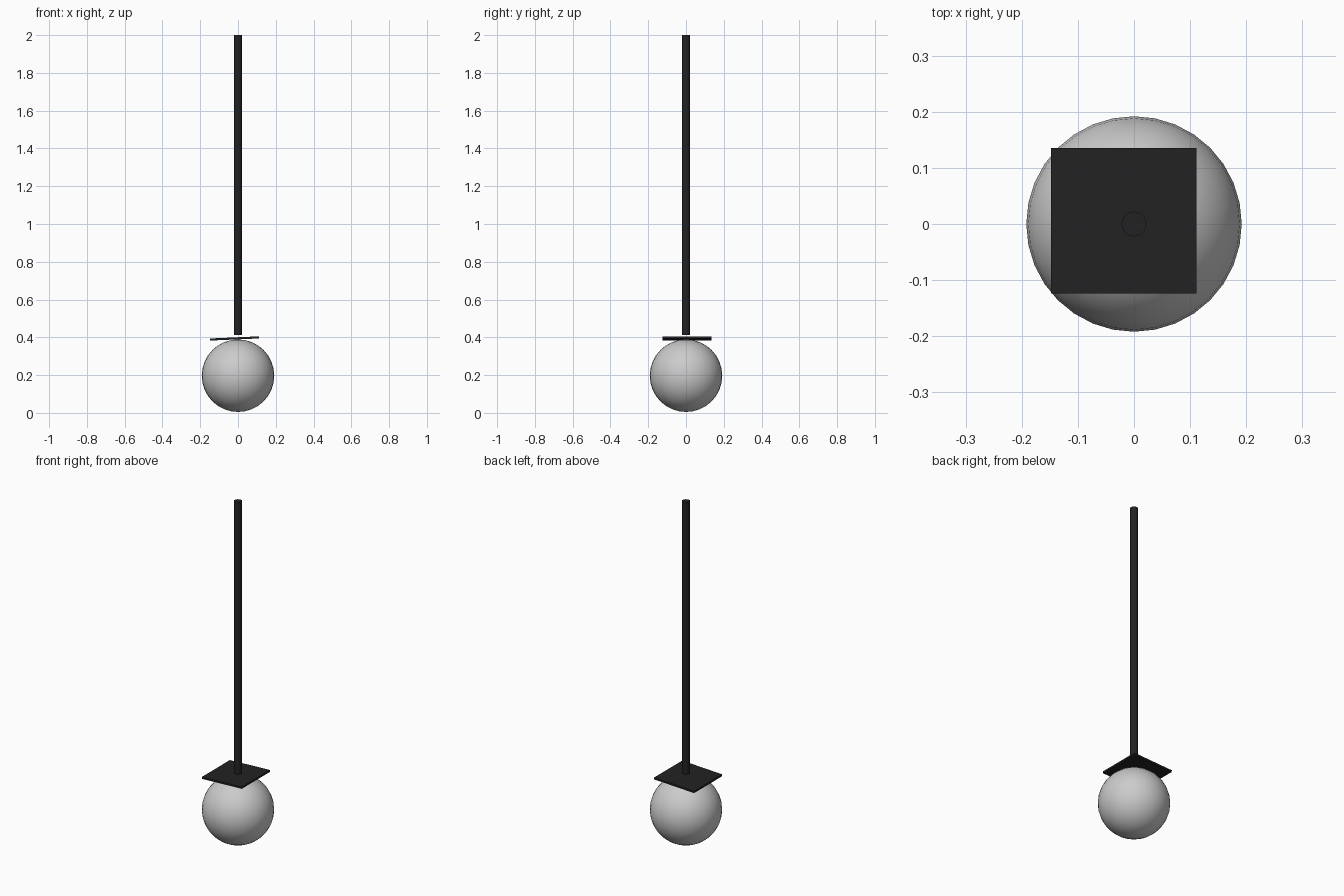
import bpy
import math

if "Cube" in bpy.data.objects:
    bpy.data.objects.remove(bpy.data.objects["Cube"])

black = bpy.data.materials.new("black")
black.diffuse_color = (0.016, 0.016, 0.016, 1)
black.use_nodes = True
black.node_tree.nodes["Principled BSDF"].inputs["Base Color"].default_value = black.diffuse_color


def finish(name, material=None, smooth=True):
    obj = bpy.context.object
    obj.name = name
    if smooth:
        bpy.ops.object.shade_smooth_by_angle(angle=math.radians(40))
    if material:
        obj.data.materials.append(material)
    return obj


# Ball at the bottom
bpy.ops.mesh.primitive_uv_sphere_add(segments=32, ring_count=16, radius=0.192, location=(0, 0, 0.197))
finish("ball")

# Thin square plate, slightly tilted, resting on the ball
bpy.ops.mesh.primitive_cube_add(size=1, location=(-0.018, 0.006, 0.394), rotation=(0, math.radians(-2.5), 0))
plate = finish("plate", black, smooth=False)
plate.scale = (0.259, 0.259, 0.011)

# Hanging rod
bpy.ops.mesh.primitive_cylinder_add(vertices=32, radius=0.022, depth=1.588, location=(0, 0, 1.206))
finish("rod", black)
